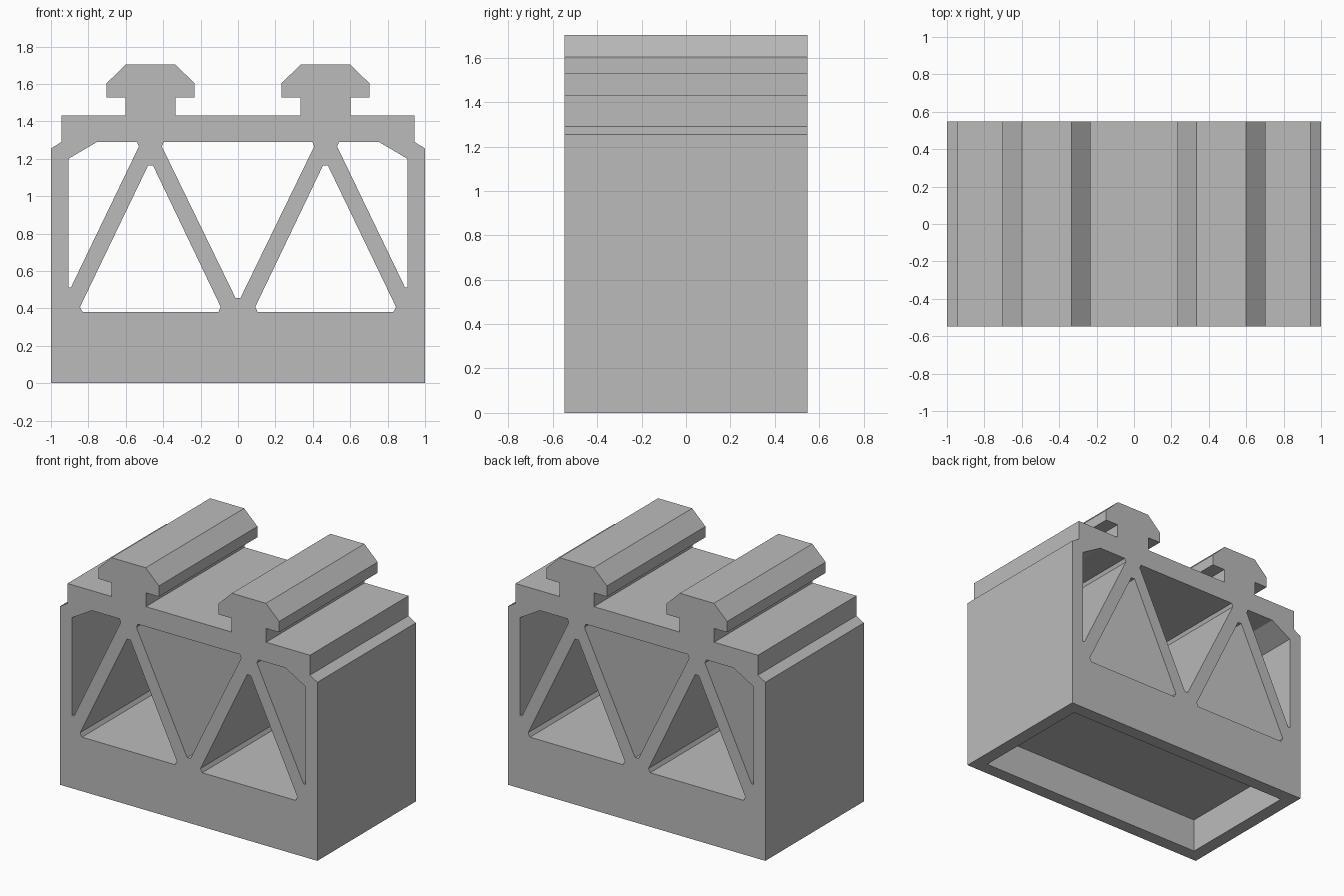
import bpy
import bmesh

HALF_DEPTH = 0.547

if "Cube" in bpy.data.objects:
    bpy.data.objects.remove(bpy.data.objects["Cube"], do_unlink=True)

grey = bpy.data.materials.new("plain grey")
grey.use_nodes = True
COLOUR = (0.5, 0.5, 0.5, 1)
grey.diffuse_color = COLOUR
grey.node_tree.nodes["Principled BSDF"].inputs["Base Color"].default_value = COLOUR


def mirrored(points):
    """Reflect a profile in x, keeping its winding."""
    return [(-x, z) for x, z in reversed(points)]


def prism(name, outline, half_depth):
    """Extrude an x-z outline along y."""
    bm = bmesh.new()
    face = bm.faces.new([bm.verts.new((x, -half_depth, z)) for x, z in outline])
    moved = bmesh.ops.extrude_face_region(bm, geom=[face])["geom"]
    verts = [v for v in moved if isinstance(v, bmesh.types.BMVert)]
    bmesh.ops.translate(bm, verts=verts, vec=(0, 2 * half_depth, 0))
    bmesh.ops.recalc_face_normals(bm, faces=bm.faces)
    mesh = bpy.data.meshes.new(name)
    bm.to_mesh(mesh)
    bm.free()
    mesh.materials.append(grey)
    obj = bpy.data.objects.new(name, mesh)
    bpy.context.collection.objects.link(obj)
    return obj


# Block with stepped shoulders and two mushroom-shaped rails on top
half = [(1, 0), (1, 1.255), (0.943, 1.29), (0.943, 1.43),
        (0.602, 1.43), (0.602, 1.527), (0.703, 1.527), (0.703, 1.603),
        (0.6, 1.703), (0.335, 1.703), (0.232, 1.603), (0.232, 1.527),
        (0.333, 1.527), (0.333, 1.43)]
body = prism("truss_block", half + mirrored(half), HALF_DEPTH)

# Truss windows: centre, lower triangles and chamfered side openings
centre_half = [(0.013, 0.455), (0.407, 1.265), (0.397, 1.29)]
triangle = [(0.092, 0.407), (0.105, 0.38), (0.83, 0.38), (0.845, 0.407),
            (0.481, 1.163), (0.454, 1.163)]
side = [(0.893, 0.512), (0.906, 0.512), (0.906, 1.2), (0.753, 1.29),
        (0.54, 1.29), (0.53, 1.265)]
windows = [centre_half + mirrored(centre_half)]
for shape in (triangle, side):
    windows += [shape, mirrored(shape)]
cutters = [prism("window_cutter", w, 1) for w in windows]

# Shallow pocket in the underside
pocket = [(-0.906, -0.1), (0.906, -0.1), (0.906, 0.24), (-0.906, 0.24)]
cutters.append(prism("pocket_cutter", pocket, HALF_DEPTH - 0.094))

# Cut the openings, then discard the cutters
for cutter in cutters:
    cutter.hide_render = True
    cut = body.modifiers.new("opening", "BOOLEAN")
    cut.operation = "DIFFERENCE"
    cut.solver = "EXACT"
    cut.object = cutter
bpy.context.view_layer.update()
result = body.evaluated_get(bpy.context.evaluated_depsgraph_get())
body.data = bpy.data.meshes.new_from_object(result)
body.modifiers.clear()
for cutter in cutters:
    bpy.data.objects.remove(cutter, do_unlink=True)
